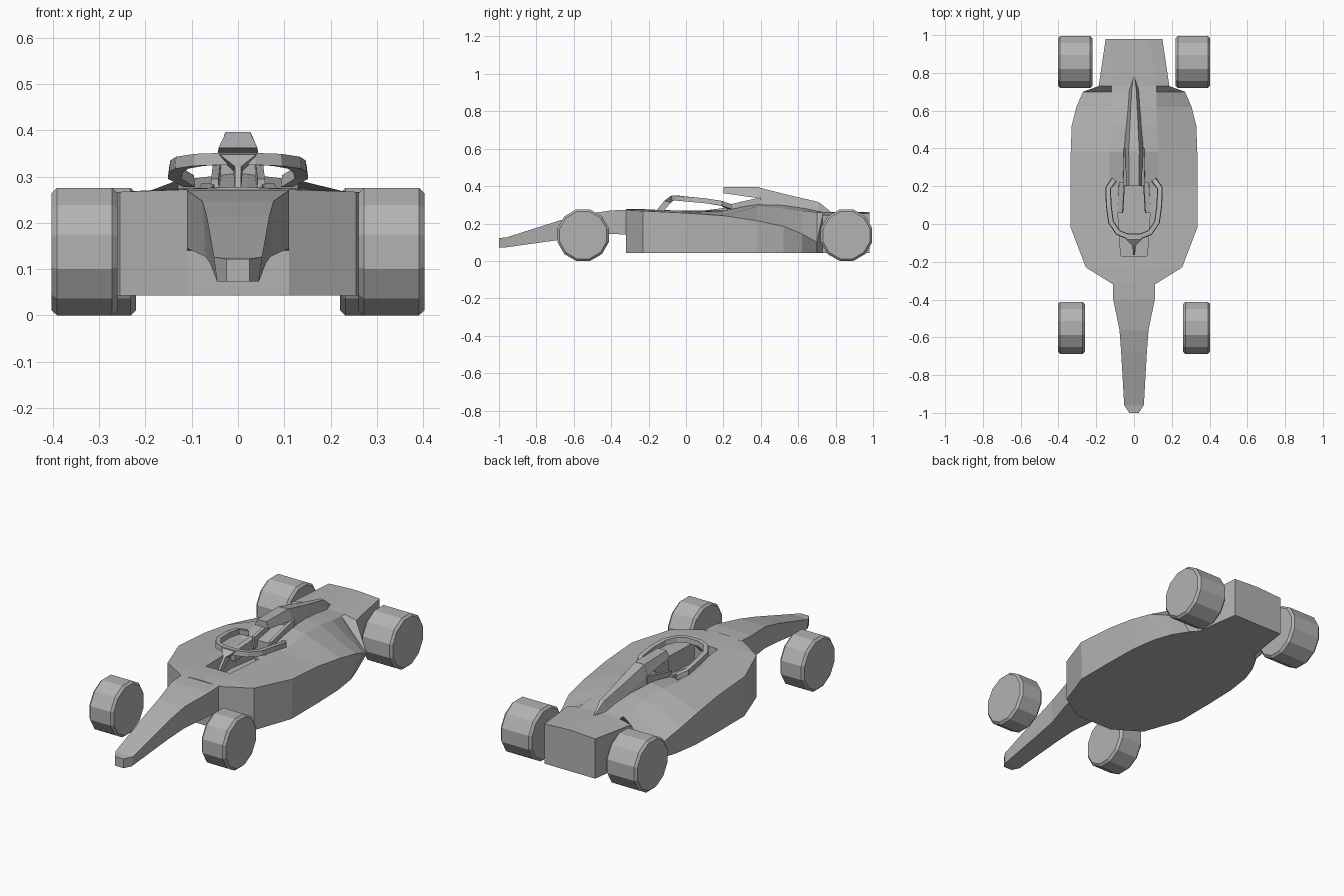
import bpy, bmesh, math
from mathutils import Vector

if "Cube" in bpy.data.objects:
    bpy.data.objects.remove(bpy.data.objects["Cube"])

grey = bpy.data.materials.new("plain grey")
grey.use_nodes = True
COLOUR = (0.45, 0.45, 0.45, 1)
grey.diffuse_color = COLOUR
grey.node_tree.nodes["Principled BSDF"].inputs["Base Color"].default_value = COLOUR


def finish(name, bm):
    bmesh.ops.recalc_face_normals(bm, faces=bm.faces)
    mesh = bpy.data.meshes.new(name)
    bm.to_mesh(mesh)
    bm.free()
    mesh.materials.append(grey)
    obj = bpy.data.objects.new(name, mesh)
    bpy.context.scene.collection.objects.link(obj)
    return obj


def loft(name, rings):
    """Skin a row of closed rings and cap both ends."""
    bm = bmesh.new()
    rows = [[bm.verts.new(p) for p in ring] for ring in rings]
    for a, b in zip(rows, rows[1:]):
        n = len(a)
        for i in range(n):
            j = (i + 1) % n
            bm.faces.new((a[i], a[j], b[j], b[i]))
    bm.faces.new(rows[0])
    bm.faces.new(rows[-1])
    return finish(name, bm)


def mirrored(y, half):
    """Full ring from (x, z) points running bottom to top on one side."""
    return [(x, y, z) for x, z in half] + [(-x, y, z) for x, z in reversed(half)]


def bar(name, path, width, height):
    """Rectangular bar swept along a path, flat in plan."""
    pts = [Vector(p) for p in path]
    rings = []
    for i, p in enumerate(pts):
        d = pts[min(i + 1, len(pts) - 1)] - pts[max(i - 1, 0)]
        side = Vector((-d.y, d.x, 0)).normalized() * width / 2
        up = Vector((0, 0, height / 2))
        rings.append([p - side - up, p + side - up, p + side * 0.8 + up, p - side * 0.8 + up])
    return loft(name, rings)


# Main body: y, floor half width, edge half width, edge z, shoulder x, shoulder z, ridge z
body_stations = [
    (-0.32, 0.11, 0.11, 0.272, 0.06, 0.275, 0.277),
    (-0.23, 0.255, 0.255, 0.267, 0.12, 0.274, 0.277),
    (-0.02, 0.33, 0.335, 0.257, 0.13, 0.268, 0.27),
    (0.20, 0.33, 0.335, 0.242, 0.13, 0.268, 0.27),
    (0.38, 0.325, 0.335, 0.215, 0.13, 0.292, 0.305),
    (0.52, 0.305, 0.33, 0.185, 0.12, 0.282, 0.30),
    (0.62, 0.27, 0.305, 0.145, 0.12, 0.268, 0.285),
    (0.70, 0.22, 0.27, 0.10, 0.12, 0.26, 0.268),
    (0.73, 0.187, 0.187, 0.245, 0.12, 0.258, 0.262),
    (0.98, 0.15, 0.15, 0.255, 0.08, 0.259, 0.262),
]
body = loft("body", [
    mirrored(y, [(wb, 0.043), (we, ze), (ws, zs), (0.02, zc)])
    for y, wb, we, ze, ws, zs, zc in body_stations])

# Cockpit opening
cutter = loft("cockpit_cutter", [
    mirrored(y, [(w, 0.17), (w, 0.45)]) for y, w in ((-0.17, 0.07), (0.06, 0.085), (0.22, 0.06))])
cutter.hide_render = True
cutter.hide_viewport = True
cut = body.modifiers.new("cockpit", "BOOLEAN")
cut.operation = "DIFFERENCE"
cut.object = cutter

# Nose: y, top half width, bottom half width, top z, bottom z
nose_stations = [
    (-1.0, 0.025, 0.025, 0.122, 0.073),
    (-0.96, 0.052, 0.045, 0.126, 0.073),
    (-0.68, 0.068, 0.06, 0.215, 0.112),
    (-0.56, 0.077, 0.07, 0.247, 0.127),
    (-0.40, 0.11, 0.11, 0.27, 0.145),
    (-0.31, 0.11, 0.11, 0.274, 0.14),
]
loft("nose", [mirrored(y, [(wb, zb), (wt, zt)]) for y, wt, wb, zt, zb in nose_stations])

# Air intake roof and the tapering spine behind it
loft("air_intake_roof", [
    mirrored(0.20, [(0.042, 0.362), (0.026, 0.396)]),
    mirrored(0.39, [(0.046, 0.335), (0.028, 0.394)])])
loft("engine_spine", [
    mirrored(y, [(wb, zb), (wm, zm), (wt, zt)])
    for y, wb, zb, wm, zm, wt, zt in (
        (0.38, 0.06, 0.25, 0.046, 0.335, 0.028, 0.395),
        (0.55, 0.05, 0.25, 0.035, 0.30, 0.02, 0.352),
        (0.71, 0.03, 0.25, 0.02, 0.28, 0.012, 0.315),
        (0.78, 0.004, 0.24, 0.004, 0.25, 0.003, 0.258))])

# Head guard hoop: one side, then its mirror
half_hoop = [
    (0.035, -0.065, 0.338), (0.085, -0.045, 0.336), (0.122, 0.01, 0.33),
    (0.134, 0.10, 0.322), (0.137, 0.19, 0.308), (0.105, 0.235, 0.29)]
hoop = [(-x, y, z) for x, y, z in reversed(half_hoop)] + half_hoop
bar("head_guard_hoop", hoop, 0.03, 0.026)

# Centre pillar of the head guard
loft("head_guard_pillar", [
    [(-0.006, -0.165, 0.262), (0.006, -0.165, 0.262), (0.006, -0.125, 0.262), (-0.006, -0.125, 0.262)],
    [(-0.007, -0.115, 0.322), (0.007, -0.115, 0.322), (0.01, -0.08, 0.312), (-0.01, -0.08, 0.312)],
    [(-0.04, -0.082, 0.348), (0.04, -0.082, 0.348), (0.035, -0.055, 0.335), (-0.035, -0.055, 0.335)]])

for side, label in ((1, "left"), (-1, "right")):
    # Supports behind the cockpit and padding beside the head
    bar(label + "_intake_strut", [(side * 0.05, 0.20, 0.265), (side * 0.045, 0.40, 0.31)], 0.02, 0.06)
    bar(label + "_head_pad", [(side * 0.075, 0.06, 0.24), (side * 0.065, 0.22, 0.26)], 0.035, 0.05)


# Wheels: twelve-sided with a chamfered rim
def wheel(name, y, inner, outer, side):
    r, c = 0.1425, 0.012
    rings = []
    for x, radius in ((inner, r - c), (inner + c, r), (outer - c, r), (outer, r - c)):
        ring = []
        for k in range(12):
            a = math.radians(30 * k + 15)
            ring.append((side * x, y + radius * math.cos(a), 0.1377 + radius * math.sin(a)))
        rings.append(ring)
    loft(name, rings)


for side, label in ((1, "left"), (-1, "right")):
    wheel("front_%s_wheel" % label, -0.55, 0.26, 0.403, side)
    wheel("rear_%s_wheel" % label, 0.858, 0.22, 0.403, side)
